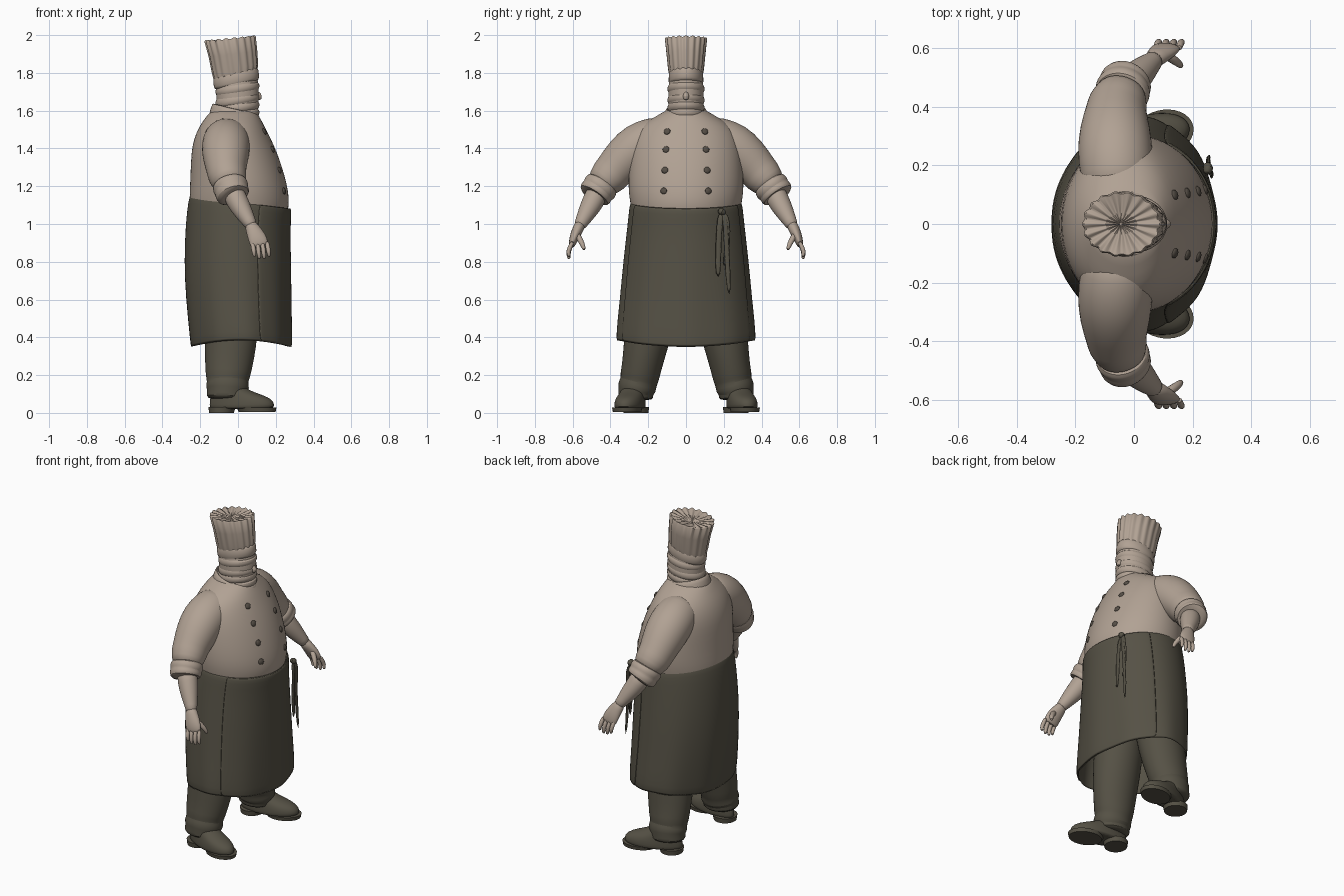
import bpy, bmesh
from math import sin, cos, tau, radians
from mathutils import Vector, Matrix
from mathutils.bvhtree import BVHTree

cube = bpy.data.objects.get("Cube")
if cube:
    bpy.data.objects.remove(cube)


def material(name, r, g, b):
    m = bpy.data.materials.new(name)
    m.use_nodes = True
    m.diffuse_color = (r, g, b, 1)
    shader = m.node_tree.nodes["Principled BSDF"]
    shader.inputs["Base Color"].default_value = (r, g, b, 1)
    shader.inputs["Roughness"].default_value = 0.8
    return m


cream = material("warm cream", .44, .36, .295)
olive = material("dark olive", .092, .083, .06)
brown = material("button brown", .09, .075, .06)


def skin(name, rings, mat, closed=True, caps=True, smooth=1, thick=0):
    """Bridge a list of point rings into one smooth object."""
    bm = bmesh.new()
    loops = [[bm.verts.new(p) for p in ring] for ring in rings]
    count = len(loops[0])
    for low, high in zip(loops, loops[1:]):
        for i in range(count if closed else count - 1):
            j = (i + 1) % count
            bm.faces.new((low[i], low[j], high[j], high[i]))
    if caps:
        bm.faces.new(loops[0])
        bm.faces.new(loops[-1])
    bmesh.ops.recalc_face_normals(bm, faces=bm.faces)
    mesh = bpy.data.meshes.new(name)
    bm.to_mesh(mesh)
    bm.free()
    mesh.materials.append(mat)
    obj = bpy.data.objects.new(name, mesh)
    bpy.context.collection.objects.link(obj)
    if thick:
        mod = obj.modifiers.new("thickness", "SOLIDIFY")
        mod.thickness = thick
        mod.offset = 0
    if smooth:
        obj.modifiers.new("smooth", "SUBSURF").levels = smooth
        obj.modifiers["smooth"].render_levels = smooth
    bpy.ops.object.select_all(action="DESELECT")
    obj.select_set(True)
    bpy.context.view_layer.objects.active = obj
    bpy.ops.object.shade_smooth_by_angle(angle=radians(50))
    return obj


def loft(name, rows, mat, n=32, arc=tau, warp=None, **options):
    """Stack ovals; each row is height, back x, front x, half width, tilt."""
    rings = []
    closed = arc == tau
    for z, back, front, half, *tilt in rows:
        ring = []
        for i in range(n):
            a = arc * i / n if closed else arc * (i / (n - 1) - .5)
            p = Vector(((front - back) / 2 * cos(a), half * sin(a), z))
            p.z += tilt[0] * p.x if tilt else 0
            if warp:
                p = warp(p, a)
            p.x += (back + front) / 2
            ring.append(p)
        rings.append(ring)
    return skin(name, rings, mat, closed=closed, **options)


def tube(name, path, mat, n=16, **options):
    """Sweep ovals along a path; each point is x, y, z, radius, thickness radius."""
    rings = []
    points = [Vector(p[:3]) for p in path]
    for i, p in enumerate(path):
        along = (points[min(i + 1, len(path) - 1)] - points[max(i - 1, 0)]).normalized()
        u = Vector((1, 0, 0))
        u = (u - along * u.dot(along)).normalized()
        v = along.cross(u)
        rings.append([points[i] + u * p[3] * cos(tau * k / n) + v * p[-1] * sin(tau * k / n)
                      for k in range(n)])
    return skin(name, rings, mat, **options)


# Jacket body, with a slight crease above the waist
torso = loft("jacket_body", [
    (.98, -.23, .24, .27), (1.07, -.25, .265, .288), (1.11, -.258, .272, .296),
    (1.17, -.257, .268, .306), (1.25, -.253, .25, .306), (1.34, -.25, .222, .30),
    (1.42, -.243, .19, .29), (1.49, -.22, .155, .265), (1.54, -.19, .13, .215),
    (1.58, -.16, .105, .14), (1.61, -.135, .09, .10)], cream)

# Stand collar, dipping at the front
loft("collar", [(1.53, -.15, .125, .13, -.2), (1.57, -.145, .115, .115, -.2),
                (1.61, -.13, .105, .10, -.25)], cream, caps=False, thick=.012)

# Head wrapped in cloth, with stacked folds
loft("head", [(1.5, -.10, .08, .08), (1.57, -.11, .10, .088), (1.64, -.112, .11, .094),
              (1.70, -.118, .112, .095), (1.76, -.118, .105, .088),
              (1.81, -.115, .10, .085)], cream)
for k, z in enumerate((1.575, 1.615, 1.655, 1.715)):
    loft("face_wrap_fold", [
        (z - .025, -.11, .10, .088, .12), (z - .012, -.119, .116, .099, .16),
        (z + .012, -.121, .114, .099, .16), (z + .025, -.11, .10, .088, .12)],
        cream, caps=False)
tube("nose", [(.10, 0, 1.70, .012), (.113, 0, 1.675, .018), (.11, 0, 1.655, .012)], cream)

# Hat band and pleated crown
loft("hat_band", [(1.73, -.118, .105, .085, .22), (1.745, -.13, .115, .094, .22),
                  (1.80, -.132, .108, .091, .2), (1.815, -.12, .10, .085, .2)], cream)


def pleat(p, a):
    wave = 1 + .03 * cos(18 * a)
    return Vector((p.x * wave, p.y * wave, p.z + .004 * cos(18 * a)))


loft("hat_crown", [(1.79, -.128, .10, .088, .2), (1.82, -.135, .103, .094, .2),
                   (1.90, -.152, .098, .102, .14), (1.975, -.174, .09, .11, .1),
                   (1.982, -.168, .084, .105, .1), (1.968, -.10, .015, .045, .1),
                   (1.964, -.05, -.04, .005, .1)], cream, n=108, warp=pleat, smooth=0)


# Long apron with gentle folds and raised sides at the hem
def drape(p, a):
    low = max(0, (1.0 - p.z) / .65)
    fold = 1 + .01 * low * cos(9 * a)
    lift = .035 * low ** 3 * sin(a) ** 2
    return Vector((p.x * fold, p.y * fold, p.z + lift))


skirt = [(1.115, -.25, .27, .288, -.12), (1.09, -.258, .274, .296, -.12),
         (1.0, -.272, .267, .304, -.06), (.8, -.282, .27, .328), (.6, -.272, .272, .345),
         (.45, -.257, .274, .36), (.345, -.248, .275, .365)]
loft("apron_wrap", skirt, olive, n=48, warp=drape, caps=False, thick=.01)
front = [(z, b - .005, f + .006, h + .006, *t) for z, b, f, h, *t in skirt]
loft("apron_front_panel", front, olive, n=25, arc=radians(135), warp=drape,
     caps=False, thick=.008)


# Knot and hanging apron ties
def ribbon(name, path, width):
    rings = [[(x, y - width, z), (x, y + width, z)] for x, y, z in path]
    skin(name, rings, olive, closed=False, caps=False, thick=.01)


tube("apron_knot", [(.245, .17, 1.075, .01), (.258, .19, 1.065, .022),
                    (.245, .21, 1.055, .01)], olive)
ribbon("short_tie", [(.25, .185, 1.06), (.265, .178, 1.0), (.262, .17, .86),
                     (.27, .17, .71)], .017)
ribbon("long_tie", [(.25, .195, 1.06), (.262, .21, 1.02), (.25, .215, .85),
                    (.26, .23, .61)], .015)
ribbon("tie_loop", [(.25, .20, 1.06), (.258, .222, 1.03), (.25, .225, .9),
                    (.25, .20, .77)], .013)

# Double row of buttons set on the jacket front
tree = BVHTree.FromObject(torso, bpy.context.evaluated_depsgraph_get())
for side in (-1, 1):
    for k, z in enumerate((1.49, 1.395, 1.285, 1.175)):
        spot, normal, *_ = tree.ray_cast(Vector((1, side * (.10 + .006 * k), z)), Vector((-1, 0, 0)))
        bpy.ops.mesh.primitive_uv_sphere_add(segments=16, ring_count=8, location=spot)
        button = bpy.context.object
        button.name = "button"
        button.scale = (.018, .018, .009)
        button.rotation_euler = normal.to_track_quat("Z", "Y").to_euler()
        button.data.materials.append(brown)
        bpy.ops.object.shade_smooth()

for side, label in ((1, "left"), (-1, "right")):
    def limb(name, path, mat, **options):
        return tube(label + "_" + name, [(p[0], side * p[1], *p[2:]) for p in path], mat, **options)

    # Sleeve with a rolled cuff
    limb("sleeve", [(-.05, .08, 1.46, .11), (-.06, .17, 1.445, .125), (-.065, .25, 1.41, .13),
                    (-.065, .32, 1.35, .122), (-.062, .385, 1.28, .104), (-.055, .41, 1.25, .103),
                    (-.05, .425, 1.235, .094), (-.04, .46, 1.195, .085)], cream, n=24)
    limb("rolled_cuff", [(-.045, .437, 1.22, .07), (-.043, .44, 1.215, .092),
                         (-.038, .458, 1.19, .097), (-.034, .468, 1.177, .088),
                         (-.032, .473, 1.17, .092), (-.026, .488, 1.148, .09),
                         (-.024, .49, 1.145, .065)], cream, n=24)
    # Forearm, palm and digits
    limb("forearm", [(-.035, .46, 1.19, .06), (-.005, .49, 1.12, .06), (.03, .525, 1.06, .05),
                     (.06, .552, 1.01, .036), (.075, .567, .985, .033)], cream)
    limb("palm", [(.06, .555, 1.01, .03), (.08, .573, .97, .04, .03), (.1, .592, .93, .05, .026),
                  (.113, .602, .895, .05, .019), (.116, .606, .88, .04, .012)], cream)
    for i in range(4):
        reach = .012 if i in (1, 2) else 0
        x = .075 + i * .026
        limb("finger", [(x, .598, .91, .012), (x + .006, .617, .872, .0135),
                        (x + .01, .624, .85 - reach, .0125),
                        (x + .013, .618, .824 - reach, .008)], cream, n=8)
    limb("thumb", [(.10, .585, .955, .018), (.135, .562, .92, .017), (.155, .547, .89, .014),
                   (.163, .537, .86, .009)], cream, n=8)

    # Trouser leg bunching at the ankle
    limb("trouser_leg", [(-.03, .15, .8, .15), (-.035, .185, .5, .145, .13),
                         (-.04, .215, .35, .138, .118), (-.05, .235, .24, .125, .105),
                         (-.055, .247, .185, .117, .105), (-.055, .25, .165, .108, .096),
                         (-.055, .26, .135, .118, .105), (-.058, .265, .11, .104, .092),
                         (-.06, .267, .085, .11, .095), (-.06, .268, .07, .09, .08)],
         olive, n=24)

    # Shoe, turned outwards and wider at the toe
    def toe(p, a):
        return Vector((p.x, p.y * (1 + .9 * p.x), p.z))

    shoe = [loft(label + "_shoe_upper", [
        (.02, -.155, .18, .07), (.03, -.16, .192, .074), (.06, -.16, .19, .073),
        (.083, -.155, .16, .068), (.10, -.15, .11, .064), (.12, -.145, .055, .06),
        (.14, -.13, .03, .055)], olive, warp=toe)]
    shoe.append(loft(label + "_sole", [(.006, .0, .198, .074), (.028, -.01, .203, .078)],
                     olive, smooth=0))
    shoe.append(loft(label + "_heel", [(0, -.16, -.03, .066), (.03, -.165, -.02, .07)],
                     olive, smooth=0))
    place = Matrix.Translation((.005, side * .288, 0)) @ Matrix.Rotation(side * radians(14), 4, "Z")
    for part in shoe:
        part.matrix_world = place
